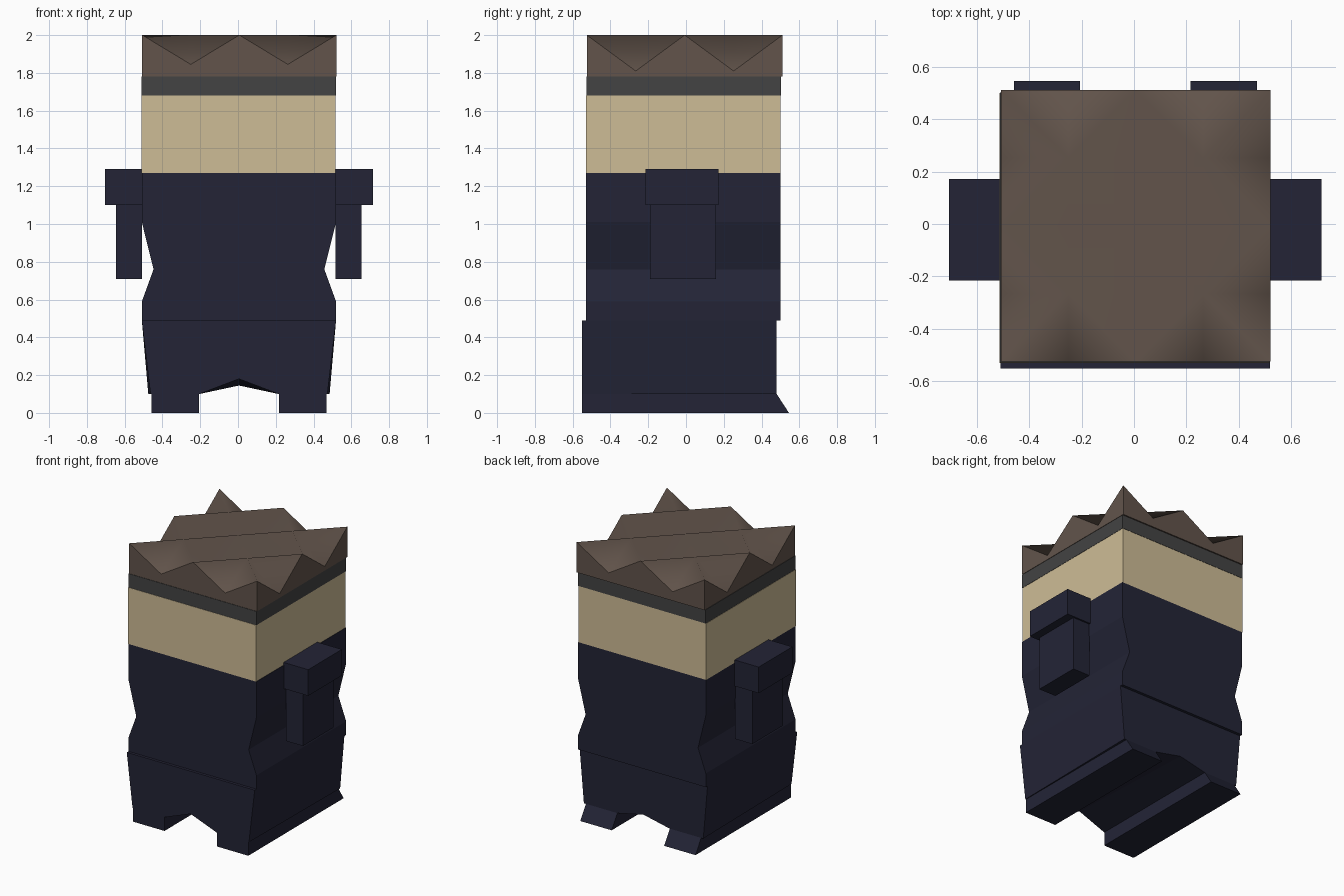
import bpy
import bmesh

if "Cube" in bpy.data.objects:
    bpy.data.objects.remove(bpy.data.objects["Cube"], do_unlink=True)


def material(name, rgb):
    """Flat material from 0-255 sRGB values, stored as linear."""
    linear = [((c / 255 + 0.055) / 1.055) ** 2.4 for c in rgb]
    mat = bpy.data.materials.new(name)
    mat.use_nodes = True
    mat.diffuse_color = (*linear, 1)
    bsdf = mat.node_tree.nodes["Principled BSDF"]
    bsdf.inputs["Base Color"].default_value = (*linear, 1)
    bsdf.inputs["Roughness"].default_value = 0.9
    return mat


NAVY = material("navy cloth", (35, 36, 54))
TAN = material("tan skin", (206, 188, 150))
GREY = material("dark grey band", (67, 67, 67))
BROWN = material("brown hair", (98, 84, 75))


def finish(bm, name, mat):
    bmesh.ops.recalc_face_normals(bm, faces=bm.faces)
    mesh = bpy.data.meshes.new(name)
    bm.to_mesh(mesh)
    bm.free()
    mesh.materials.append(mat)
    obj = bpy.data.objects.new(name, mesh)
    bpy.context.collection.objects.link(obj)
    return obj


def loft(name, mat, first, second):
    """Solid between two matching outlines of 3D points."""
    bm = bmesh.new()
    a = [bm.verts.new(p) for p in first]
    b = [bm.verts.new(p) for p in second]
    bm.faces.new(a)
    bm.faces.new(b[::-1])
    for i in range(len(a)):
        j = (i + 1) % len(a)
        bm.faces.new((a[i], b[i], b[j], a[j]))
    return finish(bm, name, mat)


def box(name, mat, xs, ys, zs):
    outline = [(xs[0], ys[0]), (xs[1], ys[0]), (xs[1], ys[1]), (xs[0], ys[1])]
    return loft(name, mat, [(x, y, zs[0]) for x, y in outline],
                [(x, y, zs[1]) for x, y in outline])


def mirrored(half, centre):
    """Closed outline from a half profile of (half width, height)."""
    return ([(centre + w, z) for w, z in half] +
            [(centre - w, z) for w, z in reversed(half) if w > 0])


MID = 0.005

# Head and headband
box("head", TAN, (-0.512, 0.516), (-0.53, 0.5), (1.27, 1.68))
box("headband", GREY, (-0.51, 0.518), (-0.528, 0.502), (1.68, 1.78))

# Pinched torso
torso = mirrored([(0.514, 0.49), (0.514, 0.59), (0.452, 0.76),
                  (0.514, 1.01), (0.514, 1.27)], MID)
loft("torso", NAVY, [(x, -0.53, z) for x, z in torso],
     [(x, 0.5, z) for x, z in torso])


# Tapered trousers with an arch that sinks toward the back
def trousers(y, arch, hem):
    half = [(0, arch), (0.21, 0.1), (hem, 0.1), (0.514, 0.49)]
    return [(x, y, z) for x, z in mirrored(half, MID)]


loft("trousers", NAVY, trousers(-0.55, 0.18, 0.468), trousers(0.48, 0.145, 0.48))

# Long feet with a slanted rear end
foot = [(-0.55, 0), (0.545, 0), (0.48, 0.1), (-0.55, 0.1)]
for side, name in ((-1, "right"), (1, "left")):
    inner, outer = MID + side * 0.211, MID + side * 0.463
    loft(name + "_foot", NAVY, [(inner, y, z) for y, z in foot],
         [(outer, y, z) for y, z in foot])

    # Shoulder block and hanging arm
    root = MID + side * 0.512
    shoulder, arm = MID + side * 0.71, MID + side * 0.65
    box(name + "_shoulder", NAVY, (root, shoulder), (-0.215, 0.172), (1.1, 1.29))
    box(name + "_arm", NAVY, (root, arm), (-0.19, 0.16), (0.71, 1.1))

# Spiky hair: a checkerboard of peaks and dips above straight walls
bm = bmesh.new()
bmesh.ops.create_grid(bm, x_segments=4, y_segments=4, size=0.5)
peaks = set()
for v in bm.verts:
    i, j = round((v.co.x + 0.5) * 4), round((v.co.y + 0.5) * 4)
    if (i + j) % 2 == 0:
        peaks.add(v)
    dip = 1.81 if i in (0, 4) else 1.845
    v.co = (-0.507 + i * 0.257, -0.525 + j * 0.259, 2.0 if v in peaks else dip)
for f in list(bm.faces):
    bmesh.utils.face_split(f, *[v for v in f.verts if v in peaks])
for f in bm.faces:
    f.smooth = True
rim = [e for e in bm.edges if e.is_boundary]
walls = bmesh.ops.extrude_edge_only(bm, edges=rim)["geom"]
for v in walls:
    if isinstance(v, bmesh.types.BMVert):
        v.co.z = 1.78
for e in rim:
    e.smooth = False
    for f in e.link_faces:
        if any(v.co.z < 1.79 for v in f.verts):
            f.smooth = False
bmesh.ops.holes_fill(bm, edges=[e for e in bm.edges if e.is_boundary], sides=0)
finish(bm, "hair", BROWN)
